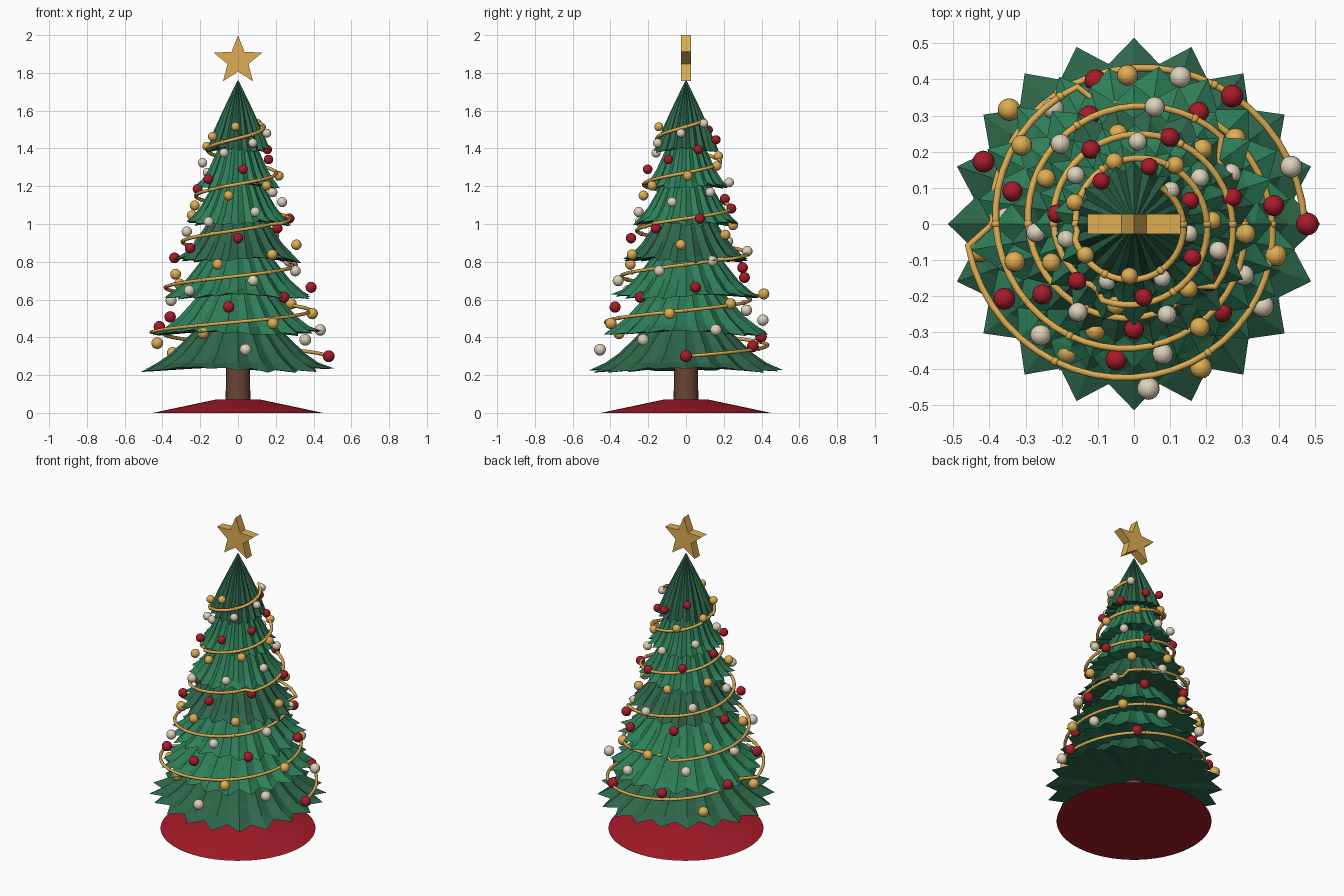
import bpy, bmesh, math, random
from math import sin, cos, pi, radians
from mathutils import Vector

random.seed(4)
cube = bpy.data.objects.get("Cube")
if cube:
    bpy.data.objects.remove(cube)


def material(name, rgb):
    m = bpy.data.materials.new(name)
    m.use_nodes = True
    m.diffuse_color = (*rgb, 1)
    bsdf = m.node_tree.nodes["Principled BSDF"]
    bsdf.inputs["Base Color"].default_value = (*rgb, 1)
    bsdf.inputs["Roughness"].default_value = 0.7
    return m


DARK_GREEN = material("dark_green", (0.027, 0.135, 0.07))
GREEN = material("green", (0.027, 0.21, 0.1))
RED = material("red", (0.39, 0.011, 0.022))
GOLD = material("gold", (0.73, 0.42, 0.085))
CREAM = material("cream", (0.72, 0.64, 0.49))
BROWN = material("brown", (0.14, 0.06, 0.034))


def finish(bm, name, mat, smooth=False):
    bmesh.ops.recalc_face_normals(bm, faces=bm.faces)
    mesh = bpy.data.meshes.new(name)
    bm.to_mesh(mesh)
    bm.free()
    mesh.materials.append(mat)
    obj = bpy.data.objects.new(name, mesh)
    bpy.context.collection.objects.link(obj)
    if smooth:
        for o in bpy.context.selected_objects:
            o.select_set(False)
        obj.select_set(True)
        bpy.context.view_layer.objects.active = obj
        bpy.ops.object.shade_smooth_by_angle(angle=radians(35))


def frustum(name, mat, r_low, r_high, z_low, z_high, sides):
    bm = bmesh.new()
    bmesh.ops.create_cone(bm, cap_ends=True, segments=sides, radius1=r_low,
                          radius2=r_high, depth=z_high - z_low)
    bmesh.ops.translate(bm, verts=bm.verts, vec=(0, 0, (z_low + z_high) / 2))
    finish(bm, name, mat, True)


# Base skirt and trunk
frustum("base_skirt", RED, 0.45, 0.12, 0, 0.07, 64)
frustum("trunk", BROWN, 0.066, 0.06, 0.06, 0.36, 24)

# Pleated branch tiers: (height above rim, share of rim radius, pleat depth)
TIERS, POINTS = 7, 20
LOWER = [(0, 1, 0.13), (0.04, 0.83, 0.10), (0.09, 0.69, 0.08),
         (0.195, 0.48, 0.07), (0.30, 0.26, 0.05)]
CROWN = [(0, 1, 0.13), (0.11, 0.72, 0.12), (0.21, 0.46, 0.12), (0.372, 0.015, 0)]


def tier(index):
    rim = 0.515 - 0.0567 * index
    base = 0.225 + 0.194 * index
    crown = index == TIERS - 1
    count = POINTS * 2
    jitter = 0 if index == 0 else 0.05
    phase = random.uniform(0, 2 * pi)
    bm = bmesh.new()
    rings = []
    for level, (dz, share, pleat) in enumerate(CROWN if crown else LOWER):
        ring = []
        for k in range(count):
            valley = k % 2
            a = pi * (k + index % 2) / POINTS
            r = rim * share * (1 - pleat * valley)
            z = base + dz
            if level == 0:
                # Gently waving rim with uneven tips
                r *= 1 - random.uniform(0, jitter)
                z += 0.01 * sin(3 * a + phase) + random.uniform(-0.005, 0.005) + 0.01 * valley
            ring.append(bm.verts.new((r * cos(a), r * sin(a), z)))
        rings.append(ring)
    # Nearly flat underside
    under = [bm.verts.new((v.co.x * 0.3, v.co.y * 0.3, base + 0.015)) for v in rings[0]]
    rings.insert(0, under)
    for low, high in zip(rings, rings[1:]):
        for k in range(count):
            n = (k + 1) % count
            bm.faces.new((low[k], low[n], high[n], high[k]))
    bm.faces.new(rings[-1])
    bm.faces.new(under)
    bmesh.ops.triangulate(bm, faces=[f for f in bm.faces if len(f.verts) == 4])
    finish(bm, f"branch_tier_{index + 1}", DARK_GREEN if index % 3 == 0 else GREEN)


for i in range(TIERS):
    tier(i)

# Decoration radius for each tier: (first step, radius there, decrease per step)
STEP = 0.01736
RADII = [(0, 0.48, 0.0115), (7.05, 0.474, 0.012), (18.2, 0.421, 0.011),
         (29.5, 0.353, 0.0095), (40.3, 0.294, 0.0073), (51.6, 0.237, 0.006),
         (63.5, 0.177, 0.005)]


def decor_radius(step):
    first, r, slope = [row for row in RADII if row[0] <= step + 1e-6][-1]
    return r - slope * (step - first)


# Baubles spiral up by the golden angle, three colours in turn
for c, (name, mat) in enumerate((("red", RED), ("gold", GOLD), ("cream", CREAM))):
    bm = bmesh.new()
    for n in range(c, 72, 3):
        a, r = radians(137.5 * n), decor_radius(n)
        made = bmesh.ops.create_uvsphere(bm, u_segments=16, v_segments=10,
                                         radius=0.0315 - 0.00011 * n)
        bmesh.ops.translate(bm, verts=made["verts"],
                            vec=(r * cos(a), r * sin(a), 0.30 + STEP * n))
    finish(bm, f"{name}_baubles", mat, True)

# Garland winding up around the tiers
TURNS, RISE, PER_TURN = 5.15, 0.243, 48
path = []
for k in range(int(TURNS * PER_TURN) + 1):
    t = k / PER_TURN
    z = 0.30 + RISE * t
    r = decor_radius((z - 0.30) / STEP) - 0.008
    path.append(Vector((r * cos(2 * pi * t), r * sin(2 * pi * t), z)))

curve = bpy.data.curves.new("garland", "CURVE")
curve.dimensions = "3D"
curve.bevel_depth = 0.0095
curve.bevel_resolution = 2
curve.use_fill_caps = True
spline = curve.splines.new("POLY")
spline.points.add(len(path) - 1)
for point, co in zip(spline.points, path):
    point.co = (*co, 1)
curve.materials.append(GOLD)
bpy.context.collection.objects.link(bpy.data.objects.new("garland", curve))

# Small beads threaded on the garland
bm = bmesh.new()
for co in path[::8]:
    made = bmesh.ops.create_uvsphere(bm, u_segments=10, v_segments=6, radius=0.0125)
    bmesh.ops.translate(bm, verts=made["verts"], vec=co)
finish(bm, "garland_beads", GOLD, True)

# Five-pointed star on top
bm = bmesh.new()
outline = []
for k in range(10):
    a, r = pi / 2 + k * pi / 5, (0.135, 0.058)[k % 2]
    outline.append(bm.verts.new((r * cos(a), -0.027, 1.865 + r * sin(a))))
face = bm.faces.new(outline)
made = bmesh.ops.extrude_face_region(bm, geom=[face], use_keep_orig=True)
bmesh.ops.translate(bm, vec=(0, 0.054, 0),
                    verts=[g for g in made["geom"] if isinstance(g, bmesh.types.BMVert)])
finish(bm, "top_star", GOLD)
